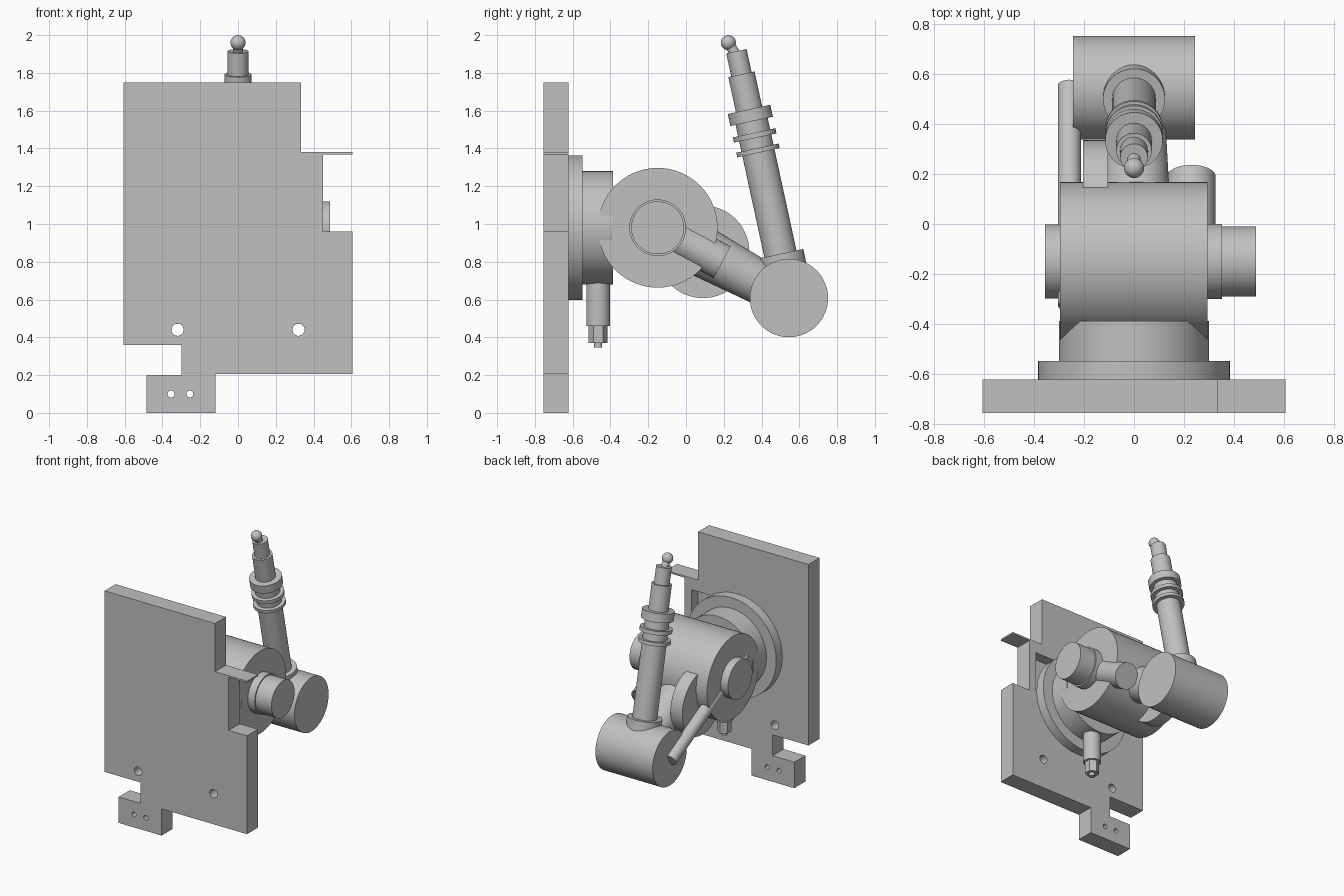
import bpy
import bmesh
from mathutils import Vector

if "Cube" in bpy.data.objects:
    bpy.data.objects.remove(bpy.data.objects["Cube"])

GREY = (0.53, 0.53, 0.53, 1)
metal = bpy.data.materials.new("plain grey")
metal.diffuse_color = GREY
metal.use_nodes = True
metal.node_tree.nodes["Principled BSDF"].inputs["Base Color"].default_value = GREY


def finish(name, bm, smooth=True):
    bmesh.ops.recalc_face_normals(bm, faces=bm.faces)
    mesh = bpy.data.meshes.new(name)
    bm.to_mesh(mesh)
    bm.free()
    mesh.materials.append(metal)
    obj = bpy.data.objects.new(name, mesh)
    bpy.context.collection.objects.link(obj)
    if smooth:
        bpy.ops.object.select_all(action="DESELECT")
        obj.select_set(True)
        bpy.context.view_layer.objects.active = obj
        bpy.ops.object.shade_smooth_by_angle(angle=0.6)
    return obj


def rod(name, start, end, r1, r2=None, sides=64):
    """Cylinder or cone between two points."""
    a, b = Vector(start), Vector(end)
    bm = bmesh.new()
    bmesh.ops.create_cone(bm, cap_ends=True, segments=sides, radius1=r1,
                          radius2=r1 if r2 is None else r2, depth=(b - a).length)
    turn = (b - a).to_track_quat("Z", "Y").to_matrix().to_4x4()
    turn.translation = (a + b) / 2
    bm.transform(turn)
    return finish(name, bm, sides > 8)


def prism(name, outline, y0, y1):
    """Front outline in x, z pushed from y0 to y1."""
    bm = bmesh.new()
    face = bm.faces.new([bm.verts.new((x, y0, z)) for x, z in outline])
    new = bmesh.ops.extrude_face_region(bm, geom=[face])["geom"]
    moved = [v for v in new if isinstance(v, bmesh.types.BMVert)]
    bmesh.ops.translate(bm, verts=moved, vec=(0, y1 - y0, 0))
    return finish(name, bm, False)


def cut(target, cutter):
    mod = target.modifiers.new("cut", "BOOLEAN")
    mod.operation = "DIFFERENCE"
    mod.solver = "EXACT"
    mod.object = cutter
    bpy.context.view_layer.objects.active = target
    bpy.ops.object.modifier_apply(modifier=mod.name)
    bpy.data.objects.remove(cutter)


# Mounting plate with notch, thin tab, foot, holes and rear pocket
FRONT, BACK = -0.755, -0.622
plate = prism("mounting_plate", [
    (-0.605, 0.36), (-0.3, 0.36), (-0.3, 0.2), (-0.485, 0.2), (-0.485, 0), (-0.12, 0),
    (-0.12, 0.205), (0.605, 0.205), (0.605, 0.96), (0.45, 0.96), (0.45, 1.367),
    (0.605, 1.367), (0.605, 1.38), (0.333, 1.38), (0.333, 1.75), (-0.605, 1.75)], FRONT, BACK)
for x, z, r in [(-0.32, 1.515, 0.032), (-0.32, 0.44, 0.032), (0.32, 0.44, 0.032),
                (-0.355, 0.1, 0.018), (-0.255, 0.1, 0.018)]:
    cut(plate, rod("hole_cutter", (x, -1, z), (x, 0, z), r, sides=32))
cut(plate, prism("pocket_cutter", [(0, 0.98), (0.39, 0.98), (0.39, 1.29), (0, 1.29)],
                 BACK - 0.08, BACK + 0.1))

# Round base on the plate
MID = 0.98
rod("base_flange", (0, BACK, MID), (0, -0.548, MID), 0.383)
rod("base_drum", (0, -0.56, MID), (0, -0.387, MID), 0.3)

# Cable connector below the base
CY = -0.465
rod("connector_body", (0, CY, 0.46), (0, CY, 0.75), 0.063)
rod("connector_nut", (0, CY, 0.37), (0, CY, 0.47), 0.05, sides=6)
rod("connector_tip", (0, CY, 0.345), (0, CY, 0.38), 0.021)


def across(name, x0, x1, y, z, r):
    return rod(name, (x0, y, z), (x1, y, z), r)


# Shoulder drum, hubs and wrist drum, all lying across
SY, WY, WZ = -0.15, 0.545, 0.608
across("shoulder_drum", -0.295, 0.293, SY, MID, 0.317)
across("right_hub", -0.355, -0.28, SY, MID, 0.148)
across("left_hub", 0.28, 0.352, SY, MID, 0.15)
across("left_cap", 0.34, 0.487, SY, MID, 0.14)
across("link_disc", -0.203, -0.103, 0.09, 0.853, 0.245)
across("wrist_drum", -0.243, 0.243, WY, WZ, 0.207)

# Links running from shoulder to wrist
shoulder, wrist = Vector((0, SY, MID)), Vector((0, WY, WZ))
arm = (wrist - shoulder).normalized()


def link(name, x, d0, d1, r1, r2=None):
    side = Vector((x, 0, 0))
    return rod(name, shoulder + side + arm * d0, shoulder + side + arm * d1, r1, r2)


link("arm_link", 0.01, 0.05, 0.75, 0.145, 0.11)
link("motor_stub", 0.23, 0, 0.387, 0.096)
link("side_rod", -0.258, -0.2, 0.8, 0.046)

# Upright probe with stepped tube and rings
up = Vector((0, -0.212, 0.977)).normalized()
foot = Vector((0, 0.55, 0.61))
for name, t0, t1, r in [
        ("probe_collar", 0.05, 0.237, 0.124), ("probe_tube", 0.1, 0.99, 0.087),
        ("ring_lower", 0.785, 0.81, 0.115), ("ring_middle", 0.865, 0.893, 0.115),
        ("ring_upper", 0.955, 1.02, 0.115), ("probe_neck", 0.98, 1.21, 0.071),
        ("probe_head", 1.2, 1.335, 0.055)]:
    rod(name, foot + up * t0, foot + up * t1, r)

# Bent stylus with ball tip
ball = Vector((0, 0.224, 1.96))
rod("stylus", foot + up * 1.3, ball, 0.027)
bm = bmesh.new()
bmesh.ops.create_uvsphere(bm, u_segments=32, v_segments=16, radius=0.04)
bmesh.ops.translate(bm, verts=bm.verts, vec=ball)
finish("ball_tip", bm)
